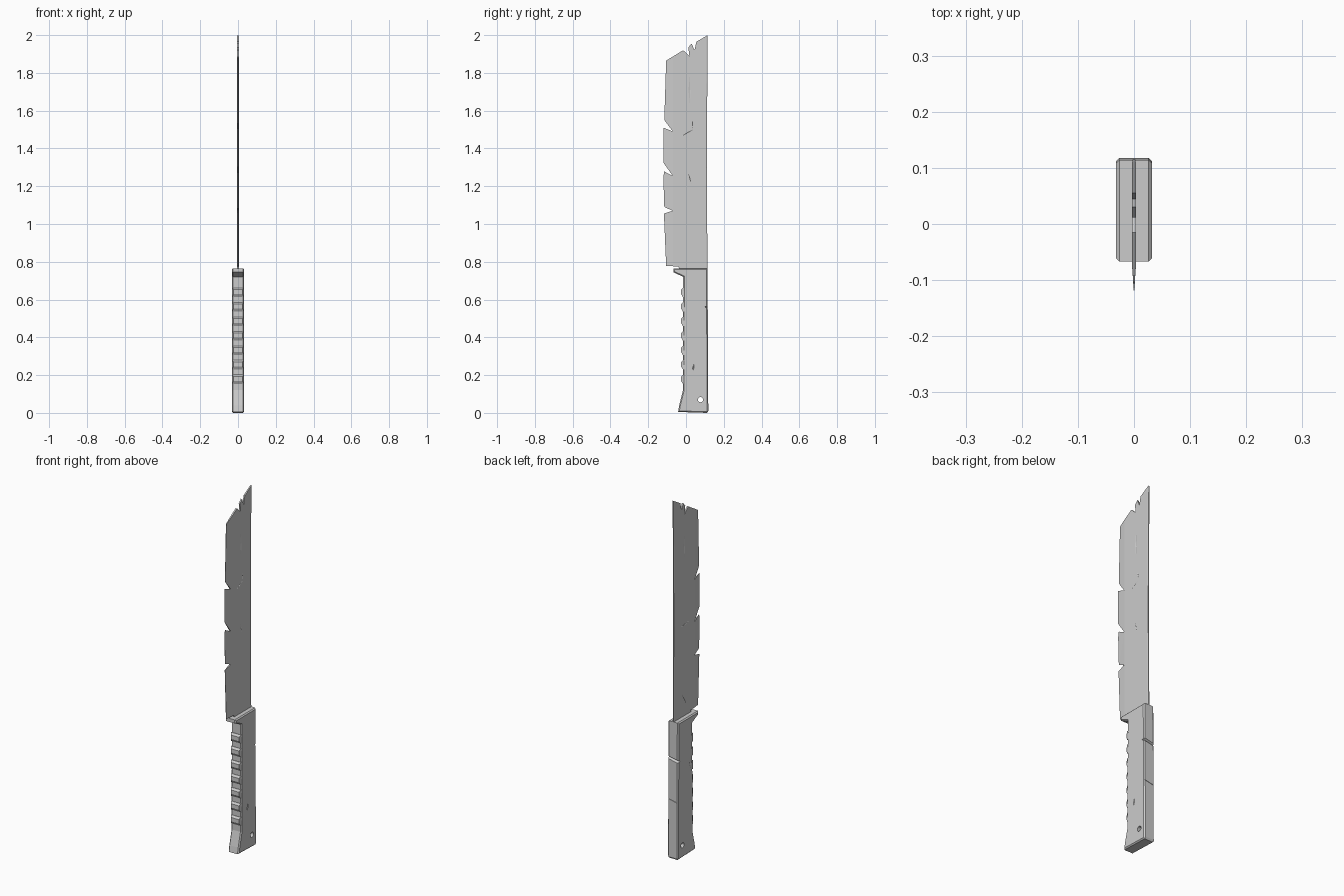
import bpy, bmesh
from mathutils import Vector

if "Cube" in bpy.data.objects:
    bpy.data.objects.remove(bpy.data.objects["Cube"])

steel = bpy.data.materials.new("worn grey")
steel.use_nodes = True
GREY = (0.6, 0.6, 0.6, 1)
steel.diffuse_color = GREY
steel.node_tree.nodes["Principled BSDF"].inputs["Base Color"].default_value = GREY


def finish(bm, name):
    bmesh.ops.recalc_face_normals(bm, faces=bm.faces[:])
    mesh = bpy.data.meshes.new(name)
    bm.to_mesh(mesh)
    bm.free()
    mesh.materials.append(steel)
    obj = bpy.data.objects.new(name, mesh)
    bpy.context.scene.collection.objects.link(obj)
    return obj


def extrude_profile(bm, points, half):
    """Prism across x from a side outline of (y, z) points."""
    face = bm.faces.new([bm.verts.new((-half, y, z)) for y, z in points])
    out = bmesh.ops.extrude_face_region(bm, geom=[face])["geom"]
    for v in out:
        if isinstance(v, bmesh.types.BMVert):
            v.co.x = half


def add_scratch(bm, start, end, width, x, depth):
    """Spindle-shaped gouge lying in the side surface at x."""
    a, b = Vector((x, *start)), Vector((x, *end))
    mid, along = (a + b) / 2, (b - a).normalized()
    across = along.cross(Vector((1, 0, 0))) * width / 2
    deep = Vector((depth, 0, 0))
    corners = [a, b, mid + across, mid - across, mid + deep, mid - deep]
    verts = [bm.verts.new(c) for c in corners]
    bmesh.ops.convex_hull(bm, input=verts)


def carve(obj, bm):
    cutter = finish(bm, "cutter")
    cutter.hide_render = True
    mod = obj.modifiers.new("carve", 'BOOLEAN')
    mod.operation, mod.solver, mod.object = 'DIFFERENCE', 'EXACT', cutter
    bpy.context.view_layer.objects.active = obj
    bpy.ops.object.modifier_apply(modifier=mod.name)
    bpy.data.objects.remove(cutter)


# Blade: chipped outline, ground to a thin front edge and chamfered spine
T, GRIND, SPINE = 0.004, -0.068, 0.106
blade_outline = [
    (-0.03, 0.74), (-0.04, 0.775), (-0.105, 0.778), (-0.117, 1.055), (-0.07, 1.07),
    (-0.115, 1.09), (-0.12, 1.25), (-0.115, 1.278), (-0.07, 1.255),
    (-0.12, 1.325), (-0.12, 1.51), (-0.07, 1.49), (-0.115, 1.55),
    (-0.105, 1.865), (-0.015, 1.92), (0.018, 1.89), (0.012, 1.935),
    (0.03, 1.955), (0.045, 1.92), (0.055, 1.965), (0.115, 2.0),
    (0.113, 1.75), (0.11, 1.3), (0.114, 0.74)]
bm = bmesh.new()
extrude_profile(bm, blade_outline, T)
bmesh.ops.triangulate(bm, faces=bm.faces[:])
for y in (GRIND, SPINE):
    bmesh.ops.bisect_plane(bm, geom=bm.verts[:] + bm.edges[:] + bm.faces[:],
                           plane_co=(0, y, 0), plane_no=(0, 1, 0))
for v in bm.verts:
    if v.co.y < GRIND:
        v.co.x *= max(0.08, (v.co.y + 0.12) / (GRIND + 0.12))
    elif v.co.y > SPINE + 0.001:
        v.co.x *= 0.55
blade = finish(bm, "blade")

# Gouges on both faces of the blade
bm = bmesh.new()
for side in (1, -1):
    add_scratch(bm, (0.02, 1.64), (0.02, 1.78), 0.014, side * T, 0.002)
add_scratch(bm, (-0.022, 1.465), (0.038, 1.5), 0.008, T, 0.002)
add_scratch(bm, (0.036, 1.505), (0.034, 1.55), 0.007, T, 0.002)
add_scratch(bm, (0.012, 1.27), (0.028, 1.215), 0.007, T, 0.002)
add_scratch(bm, (-0.02, 1.28), (0.045, 1.27), 0.007, -T, 0.002)
add_scratch(bm, (0.0, 0.82), (0.045, 0.9), 0.006, -T, 0.002)
carve(blade, bm)

# Handle: flared butt, finger guard on top, chamfered all round
H = 0.032
handle_outline = [
    (-0.042, 0.005), (-0.036, 0.04), (-0.016, 0.12), (-0.015, 0.72),
    (-0.067, 0.745), (-0.067, 0.765), (0.114, 0.765), (0.118, 0.01), (0.112, 0)]
bm = bmesh.new()
extrude_profile(bm, handle_outline, H)
rims = [e for e in bm.edges if abs(e.verts[0].co.x - e.verts[1].co.x) < 1e-5]
bmesh.ops.bevel(bm, geom=rims, offset=0.006, segments=1, affect='EDGES')
handle = finish(bm, "handle")

# Lanyard hole, slanted cuts in the back, and handle scratches
bm = bmesh.new()
hole = bmesh.ops.create_cone(bm, cap_ends=True, segments=12, radius1=0.014,
                             radius2=0.014, depth=0.2)["verts"]
for v in hole:
    v.co = Vector((v.co.z, v.co.y + 0.077, v.co.x + 0.07))
for z, size in ((0.555, 0.018), (0.325, 0.006)):
    before = set(bm.verts)
    extrude_profile(bm, [(0.118 - size, z), (0.13, z - size * 0.8),
                         (0.13, z + size * 0.8)], 0.05)
    for v in set(bm.verts) - before:
        v.co.z += v.co.x * 0.2
add_scratch(bm, (0.036, 0.22), (0.042, 0.26), 0.007, H, 0.003)
add_scratch(bm, (0.005, 0.47), (0.02, 0.54), 0.01, -H, 0.003)
carve(handle, bm)

# Finger grip ridges down the front of the handle
for i in range(7):
    z = 0.18 + i * 0.0767
    bm = bmesh.new()
    extrude_profile(bm, [(-0.005, z - 0.026), (-0.017, z - 0.026), (-0.027, z - 0.01),
                         (-0.027, z + 0.012), (-0.017, z + 0.022), (-0.005, z + 0.022)], 0.03)
    for v in bm.verts:
        if v.co.y < -0.02:
            v.co.x *= 0.8
    finish(bm, "grip_ridge_%d" % (i + 1))
